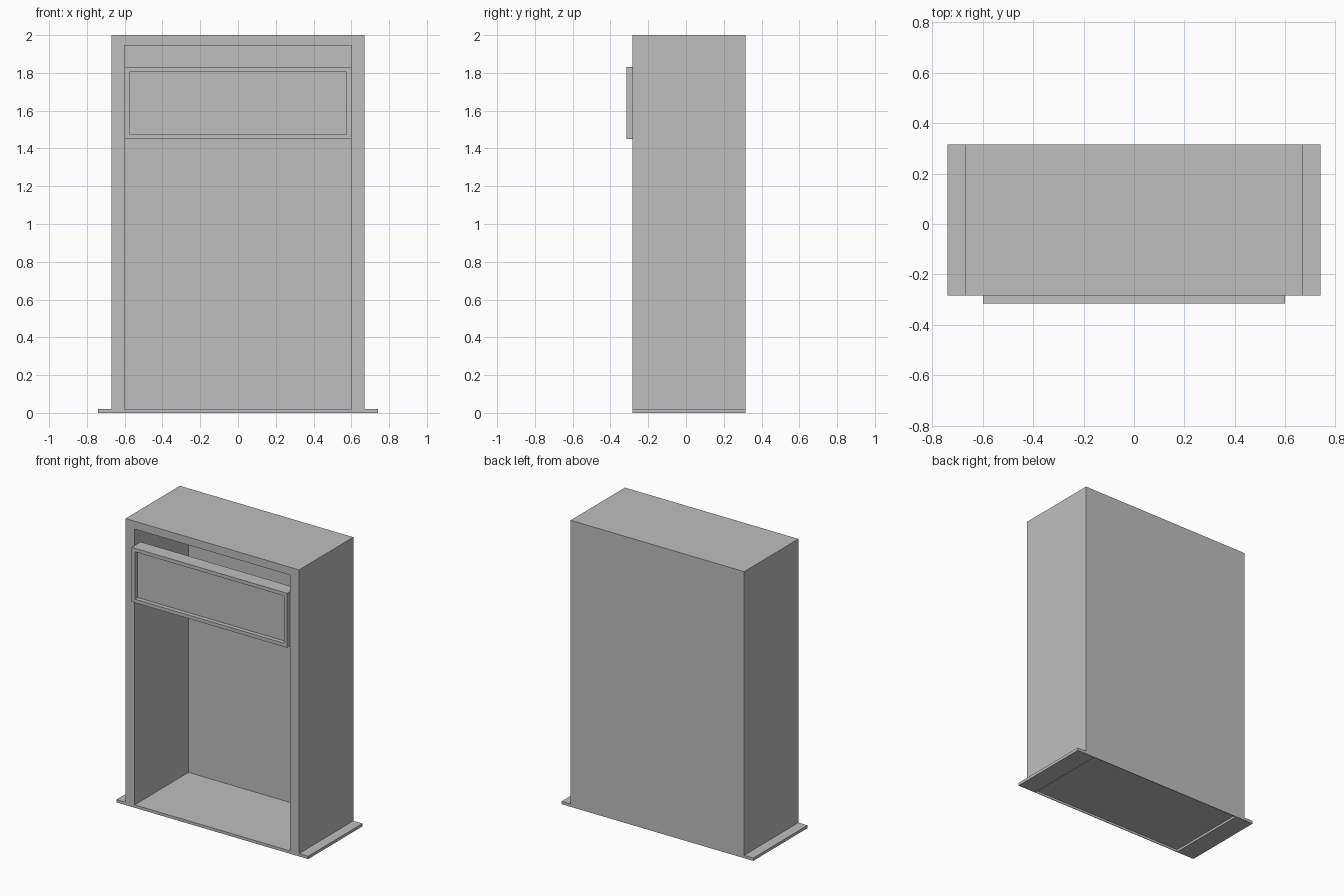
import bpy
import bmesh

cube = bpy.data.objects.get("Cube")
if cube:
    bpy.data.objects.remove(cube, do_unlink=True)

grey = bpy.data.materials.new("plain grey")
grey.use_nodes = True
colour = (0.52, 0.52, 0.52, 1)
grey.diffuse_color = colour
grey.node_tree.nodes["Principled BSDF"].inputs["Base Color"].default_value = colour

HALF, INNER, FOOT = 0.67, 0.6, 0.74      # half widths
FRONT, BACK = -0.283, 0.315
TOP, CEILING, BASE = 2.0, 1.945, 0.02


def finish(name, bm):
    bmesh.ops.recalc_face_normals(bm, faces=bm.faces)
    mesh = bpy.data.meshes.new(name)
    bm.to_mesh(mesh)
    bm.free()
    mesh.materials.append(grey)
    obj = bpy.data.objects.new(name, mesh)
    bpy.context.collection.objects.link(obj)
    return obj


def extrude(name, outline, y0, y1):
    """Extrude an outline of (x, z) points along y."""
    bm = bmesh.new()
    face = bm.faces.new([bm.verts.new((x, y0, z)) for x, z in outline])
    out = bmesh.ops.extrude_face_region(bm, geom=[face])
    verts = [v for v in out["geom"] if isinstance(v, bmesh.types.BMVert)]
    bmesh.ops.translate(bm, verts=verts, vec=(0, y1 - y0, 0))
    return finish(name, bm)


def box(name, x0, x1, y0, y1, z0, z1):
    return extrude(name, [(x0, z0), (x1, z0), (x1, z1), (x0, z1)], y0, y1)


# Cabinet shell: side walls, roof and outward feet in one profile
half = [(INNER, CEILING), (INNER, 0), (FOOT, 0), (FOOT, BASE), (HALF, BASE), (HALF, TOP)]
extrude("cabinet_shell", half + [(-x, z) for x, z in reversed(half)], FRONT, BACK)

# Thin sheets closing the back and the bottom
box("back_panel", -INNER, INNER, BACK - 0.004, BACK, 0, CEILING)
box("floor_panel", -INNER, INNER, FRONT, BACK - 0.004, BASE - 0.004, BASE)
box("front_lip", -INNER, INNER, FRONT, FRONT + 0.004, 0, BASE - 0.004)

# Fascia box with a recessed front face
fascia = box("fascia", -INNER, INNER, -0.315, -0.215, 1.45, 1.83)
bm = bmesh.new()
bm.from_mesh(fascia.data)
face = min(bm.faces, key=lambda f: f.calc_center_median().y)
bmesh.ops.inset_region(bm, faces=[face], thickness=0.035)
# the recess is stepped in by extruding the inner face backwards
out = bmesh.ops.extrude_face_region(bm, geom=[face])
bmesh.ops.translate(bm, vec=(0, 0.03, 0),
                    verts=[v for v in out["geom"] if isinstance(v, bmesh.types.BMVert)])
if face.is_valid:
    bmesh.ops.delete(bm, geom=[face], context='FACES_ONLY')
bm.to_mesh(fascia.data)
bm.free()
